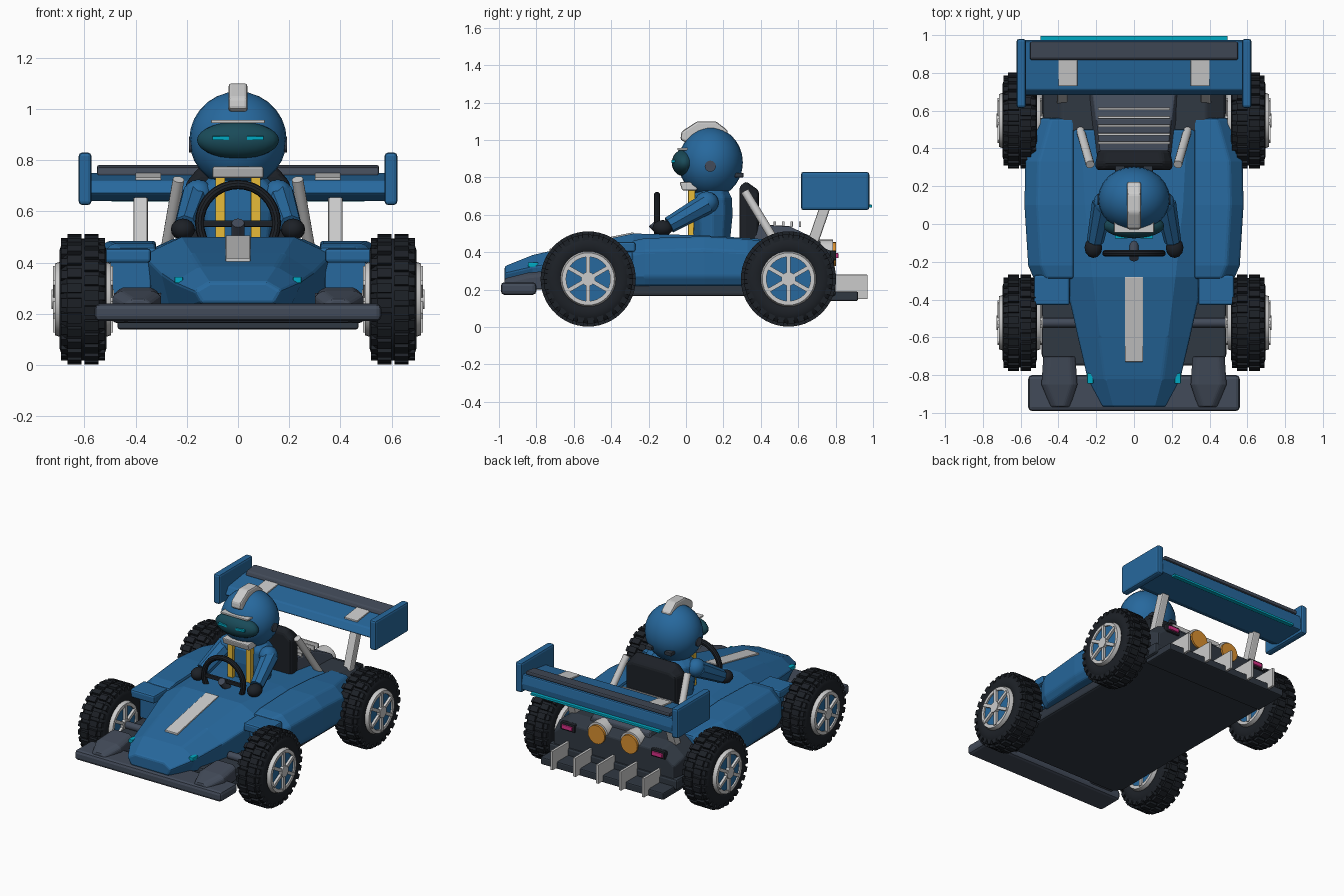
import bpy, bmesh, math
from mathutils import Vector, Matrix

if "Cube" in bpy.data.objects:
    bpy.data.objects.remove(bpy.data.objects["Cube"])

COL = dict(blue=(.02, .14, .34), dark=(.055, .07, .1), black=(.012, .015, .02), slate=(.03, .04, .055),
           teal=(.01, .07, .1), cyan=(.0, .4, .55), yellow=(.8, .5, .04), orange=(.7, .28, .03), pink=(.7, .03, .25))
MATS = {}

def finish(name, bm, col=None, bevel=0, smooth=False):
    bmesh.ops.recalc_face_normals(bm, faces=bm.faces)
    me = bpy.data.meshes.new(name)
    bm.to_mesh(me)
    bm.free()
    ob = bpy.data.objects.new(name, me)
    bpy.context.collection.objects.link(ob)
    if col:
        if col not in MATS:
            MATS[col] = bpy.data.materials.new(col)
            MATS[col].diffuse_color = (*COL[col], 1)
        me.materials.append(MATS[col])
    if bevel:
        m = ob.modifiers.new("bevel", 'BEVEL')
        m.width, m.segments, m.limit_method = bevel, 2, 'ANGLE'
    if smooth:
        bpy.ops.object.select_all(action='DESELECT')
        ob.select_set(True)
        bpy.context.view_layer.objects.active = ob
        bpy.ops.object.shade_smooth_by_angle(angle=math.radians(35))
    return ob

def add_box(bm, lo, hi, mat=Matrix()):
    lo, hi = Vector(lo), Vector(hi)
    m = mat @ Matrix.Translation((lo + hi) / 2) @ Matrix.Diagonal((*(hi - lo), 1))
    bmesh.ops.create_cube(bm, size=1, matrix=m)

def box(name, x, y, z, col=None, bevel=.008):
    bm = bmesh.new()
    add_box(bm, (min(x), y[0], z[0]), (max(x), y[1], z[1]))
    return finish(name, bm, col, bevel)

def rod(name, a, b, r, col=None, r2=None, n=12):
    a, b = Vector(a), Vector(b)
    bm = bmesh.new()
    m = Matrix.Translation((a + b) / 2) @ (b - a).to_track_quat('Z', 'Y').to_matrix().to_4x4()
    bmesh.ops.create_cone(bm, cap_ends=True, segments=n, radius1=r, radius2=r2 or r, depth=(b - a).length, matrix=m)
    return finish(name, bm, col, 0, True)

def ball(name, c, size, col, u=24, v=14):
    bm = bmesh.new()
    m = Matrix.Translation(c) @ Matrix.Diagonal((*size, 1))
    bmesh.ops.create_uvsphere(bm, u_segments=u, v_segments=v, radius=1, matrix=m)
    return finish(name, bm, col, 0, True)

def loft(name, rings, col=None, bevel=.01):
    bm = bmesh.new()
    vs = [[bm.verts.new(p) for p in r] for r in rings]
    n = len(vs[0])
    for a, b in zip(vs, vs[1:]):
        for i in range(n):
            bm.faces.new((a[i], a[(i + 1) % n], b[(i + 1) % n], b[i]))
    bm.faces.new(vs[0])
    bm.faces.new(vs[-1])
    return finish(name, bm, col, bevel)

def prism(name, yz, x0, x1, col=None, bevel=.008):
    return loft(name, [[(x, *p) for p in yz] for x in (x0, x1)], col, bevel)

def slab(name, xy, z0, z1, col=None, bevel=.008):
    return loft(name, [[(*p, z) for p in xy] for z in (z0, z1)], col, bevel)

def lathe_x(bm, prof, c, s, n=32):
    rings = []
    for i in range(n):
        a = 2 * math.pi * i / n
        rings.append([bm.verts.new((c[0] + s * x, c[1] + r * math.cos(a), c[2] + r * math.sin(a))) for x, r in prof])
    k = len(prof)
    for i in range(n):
        a, b = rings[i], rings[(i + 1) % n]
        for j in range(k):
            bm.faces.new((a[j], a[(j + 1) % k], b[(j + 1) % k], b[j]))

# Wheels: tyre with tread blocks, rim ring, disc, spokes, hub
def wheel(tag, s, y):
    c = Vector((s * .605, y, .257))
    bm = bmesh.new()
    lathe_x(bm, [(-.08, .14), (-.092, .16), (-.092, .19), (-.084, .215), (-.062, .238), (.062, .238),
                 (.084, .215), (.092, .19), (.092, .16), (.08, .14)], c, s)
    for i in range(26):
        for row in (-1, 1):
            a = 2 * math.pi * (i + .25 * row) / 26
            m = Matrix.Translation(c) @ Matrix.Rotation(a, 4, 'X')
            add_box(bm, (row * .033 - .028, -.019, .225), (row * .033 + .028, .019, .254), m)
            add_box(bm, (row * .072 - .014, -.017, .198), (row * .072 + .014, .017, .238), m)
    finish(tag + "_tyre", bm, 'black', 0, True)
    bm = bmesh.new()
    lathe_x(bm, [(-.11, .118), (-.11, .14), (-.08, .15), (.08, .15), (.11, .14), (.11, .118)], c, s)
    for i in range(6):
        m = Matrix.Translation(c) @ Matrix.Rotation(i * math.pi / 3, 4, 'X')
        for q in (-1, 1):
            add_box(bm, (q * .107 - .01, -.011, .02), (q * .107 + .01, .011, .13), m)
    finish(tag + "_rim", bm, None, 0, True)
    rod(tag + "_disc", c - Vector((.1, 0, 0)), c + Vector((.1, 0, 0)), .122, 'blue', n=32)
    rod(tag + "_hub", c - Vector((.122, 0, 0)), c + Vector((.122, 0, 0)), .038, n=12)
    rod(tag + "_axle", (s * .3, y, .257), (s * .52, y, .257), .025, 'dark')

for y, t in ((-.523, "front"), (.548, "rear")):
    for s, u in ((-1, "left"), (1, "right")):
        wheel(t + "_" + u, s, y)

# Floor, rear deck and diffuser
slab("floor", [(-.44, -.75), (.44, -.75), (.49, -.7), (.49, .8), (-.49, .8), (-.49, -.7)], .165, .24, 'slate', .015)
loft("rear_deck", [[(-w, y, .2), (w, y, .2), (w, y, z - .08), (w - .1, y, z), (-w + .1, y, z), (-w, y, z - .08)]
                   for y, w, z in ((.3, .48, .44), (.7, .48, .44), (.79, .46, .4))], 'slate')
box("diffuser_plate", (-.47, .47), (.68, .92), (.14, .19), 'slate')
for i in range(-2, 3):
    box("diffuser_fin", (i * .175 - .009, i * .175 + .009), (.76, .97), (.15, .28), None, .002)

# Front wing and mounts
slab("front_wing", [(-.56, -.99), (.56, -.99), (.56, -.8), (-.56, -.8)], .172, .24, 'dark', .02)
for s in (-1, 1):
    loft("front_wing_mount", [[(s * a, y, .2), (s * b, y, .2), (s * b, y, z - .02), (s * (b - .03), y, z),
                               (s * (a + .03), y, z), (s * a, y, z - .02)]
                              for y, a, b, z in ((-.97, .34, .44, .26), (-.85, .3, .49, .29), (-.7, .31, .48, .305))], 'dark')

# Main hull and side pods
hull = [(-.97, .11, .17, .14, .325, .29, .24), (-.82, .15, .25, .2, .385, .325, .22), (-.6, .18, .3, .26, .435, .36, .2),
        (-.28, .22, .37, .34, .5, .43, .2), (.1, .26, .37, .35, .49, .44, .2), (.5, .28, .35, .34, .465, .42, .2)]
loft("hull", [[(-b, y, z0), (b, y, z0), (m, y, z1), (t, y, z2), (-t, y, z2), (-m, y, z1)]
              for y, t, m, b, z2, z1, z0 in hull], 'blue', .012)
for s in (-1, 1):
    loft("side_pod", [[(s * .32, y, .22), (s * (o - .03), y, .22), (s * o, y, .27), (s * o, y, z - .07),
                       (s * (o - .07), y, z), (s * .32, y, z)]
                      for y, o, z in ((-.29, .53, .46), (-.22, .56, .475), (.1, .58, .485), (.33, .575, .47), (.56, .51, .44))],
         'blue', .012)
    box("inlet_lip", (s * .34, s * .53), (-.43, -.27), (.4, .455), 'blue', .012)
    box("inlet_mouth", (s * .34, s * .5), (-.36, -.28), (.24, .41), 'blue')
    box("nose_light", (s * .215, s * .248), (-.845, -.79), (.32, .345), 'cyan', .004)
prism("nose_stripe", [(-.73, .395), (-.28, .48), (-.28, .507), (-.73, .418)], -.048, .048, None, .004)

# Engine cover with louvres, exhausts and tail lights
loft("engine_cover", [[(-w, y, .4), (w, y, .4), (w - .03, y, z), (-w + .03, y, z)]
                      for y, w, z in ((.36, .21, .55), (.55, .23, .54), (.72, .25, .46))], 'dark')
for i in range(5):
    y = .43 + i * .045
    box("louvre", (-.19, .19), (y - .006, y + .006), (.535, .565), None, .002)
for s in (-1, 1):
    rod("exhaust_pipe", (s * .125, .62, .39), (s * .125, .785, .39), .078, n=20)
    rod("exhaust_glow", (s * .125, .77, .39), (s * .125, .802, .39), .064, 'orange', n=20)
    box("tail_light_base", (s * .29, s * .4), (.77, .803), (.355, .41), 'black')
    box("tail_light", (s * .305, s * .385), (.79, .815), (.368, .395), 'pink', .004)

# Rear wing
prism("rear_wing", [(.68, .67), (.71, .72), (.87, .742), (.965, .75), (.975, .69), (.97, .645), (.75, .64)], -.58, .58, 'blue')
prism("wing_flap", [(.865, .74), (.965, .755), (.965, .782), (.875, .77)], -.55, .55, 'dark')
box("wing_light", (-.495, .495), (.965, .995), (.638, .654), 'cyan', .003)
for s in (-1, 1):
    box("wing_end_plate", (s * .572, s * .622), (.615, .98), (.625, .83), 'blue', .014)
    prism("wing_patch", [(.73, .715), (.87, .735), (.87, .75), (.73, .733)], s * .3, s * .4, None, .003)
    prism("wing_strut", [(.63, .4), (.69, .4), (.78, .66), (.72, .66)], s * .352, s * .408, None, .008)
    rod("roll_bar", (s * .285, .5, .42), (s * .232, .315, .725), .023)

# Seat, steering wheel
loft("seat", [[(-w, y, .44), (w, y, .44), (w, y, .71), (w - .05, y, z), (-w + .05, y, z), (-w, y, .71)]
              for y, w, z in ((.285, .2, .75), (.32, .205, .78), (.39, .19, .73))], 'black', .015)
bpy.ops.mesh.primitive_torus_add(major_radius=.15, minor_radius=.018, major_segments=32, minor_segments=10,
                                 location=(0, -.155, .555), rotation=(math.pi / 2, 0, 0))
st = bpy.context.object
st.name = "steering_wheel"
st.data.materials.append(MATS['black'])
bpy.ops.object.shade_smooth_by_angle()
box("steering_bar", (-.14, .14), (-.165, -.145), (.54, .565), 'black', .004)
rod("steering_column", (0, -.18, .555), (0, -.1, .47), .025, 'dark')

# Driver: torso, arms, gloves, straps
loft("torso", [[(r * w * math.cos(a * math.pi / 5), .14 + r * d * math.sin(a * math.pi / 5), z) for a in range(10)]
               for z, w, d, r in ((.46, .14, .1, 1), (.6, .16, .115, 1), (.69, .16, .11, 1), (.745, .1, .08, 1))], 'blue')
for s in (-1, 1):
    ball("shoulder", (s * .155, .11, .665), (.06, .065, .06), 'blue', 12, 8)
    rod("arm", (s * .165, .11, .66), (s * .205, -.09, .545), .058, 'blue', .045, 8)
    ball("glove", (s * .215, -.125, .53), (.047, .055, .042), 'black', 12, 8)
    prism("harness_strap", [(.012, .48), (.04, .48), (.05, .74), (.012, .74)], s * .05, s * .088, 'yellow', .002)
    # Helmet details on both sides
    rod("ear_disc", (s * .17, .13, .86), (s * .192, .13, .86), .03, 'dark')
    box("rear_vent", (s * .05, s * .1), (.26, .307), (.8, .825), 'slate', .004)
    prism("visor_eye", [(-.078, .878), (-.05, .878), (-.05, .894), (-.078, .894)], s * .035, s * .1, 'cyan', .002)

# Helmet
ball("helmet", (0, .132, .88), (.19, .172, .188), 'blue')
ball("visor", (0, -.01, .878), (.16, .066, .072), 'teal')
box("visor_brow", (-.105, .105), (-.045, .03), (.945, .957), None, .003)
prism("chin_guard", [(-.035, .775), (-.02, .73), (.06, .73), (.06, .775)], -.1, .1)
prism("crest", [(-.03, 1.0), (-.025, 1.045), (.06, 1.1), (.16, 1.1), (.225, 1.05), (.21, .98), (.02, .98)], -.037, .037, None, .012)

for m in bpy.data.materials:
    if m.users and not m.is_grease_pencil:
        m.use_nodes = True
        m.node_tree.nodes["Principled BSDF"].inputs["Base Color"].default_value = m.diffuse_color
